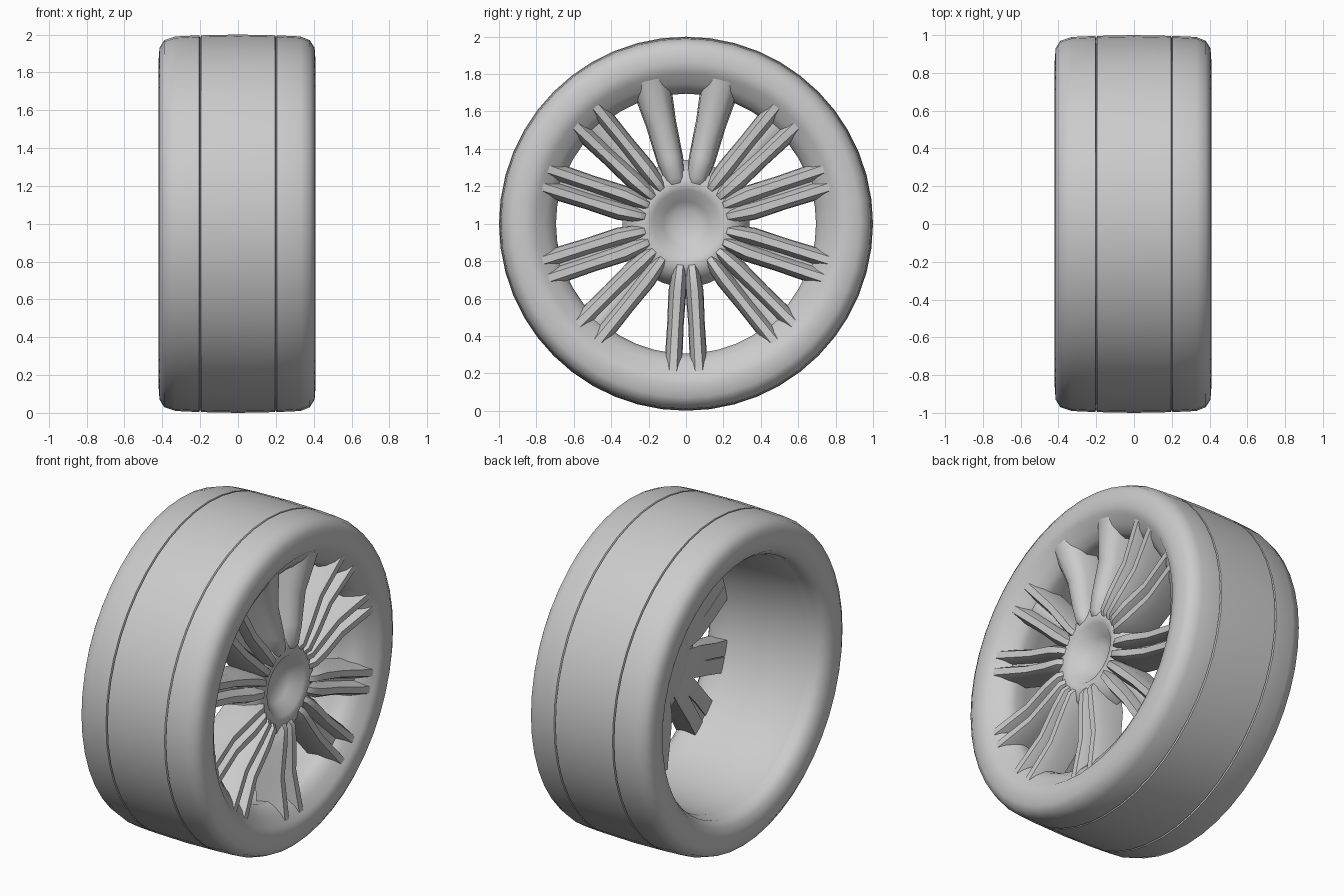
import bpy, bmesh, math
from mathutils import Vector

cube = bpy.data.objects.get("Cube")
if cube:
    bpy.data.objects.remove(cube, do_unlink=True)

grey = bpy.data.materials.new("light_grey")
grey.use_nodes = True
grey.diffuse_color = (0.6, 0.6, 0.6, 1)
grey.node_tree.nodes["Principled BSDF"].inputs["Base Color"].default_value = (0.6, 0.6, 0.6, 1)


def finish(name, bm, angle=40):
    bmesh.ops.recalc_face_normals(bm, faces=bm.faces)
    mesh = bpy.data.meshes.new(name)
    bm.to_mesh(mesh)
    bm.free()
    obj = bpy.data.objects.new(name, mesh)
    bpy.context.collection.objects.link(obj)
    mesh.materials.append(grey)
    bpy.ops.object.select_all(action='DESELECT')
    obj.select_set(True)
    bpy.context.view_layer.objects.active = obj
    bpy.ops.object.shade_smooth_by_angle(angle=math.radians(angle))


def lathe(name, profile, closed=True, steps=48, angle=40):
    """Turn an (x, radius) profile around the axle."""
    bm = bmesh.new()
    rings = []
    for x, r in profile:
        if r == 0:
            rings.append([bm.verts.new((x, 0, 1))] * steps)
            continue
        rings.append([bm.verts.new((x, r * math.cos(a), 1 + r * math.sin(a)))
                      for a in (math.tau * i / steps for i in range(steps))])
    pairs = list(zip(rings, rings[1:]))
    if closed:
        pairs.append((rings[-1], rings[0]))
    for p, q in pairs:
        for i in range(steps):
            j = (i + 1) % steps
            corners = list(dict.fromkeys((p[i], p[j], q[j], q[i])))
            if len(corners) > 2:
                bm.faces.new(corners)
    finish(name, bm, angle)


# Tyre with rounded shoulders and fine tread grooves
def groove(x, depth):
    return [(x - 0.005, 0.996), (x, 0.996 - depth), (x + 0.005, 0.996)]


lathe("tyre", [(-0.36, 0.77), (-0.40, 0.80), (-0.42, 0.86), (-0.415, 0.93),
               (-0.39, 0.97), (-0.33, 0.99)] + groove(-0.2, 0.015) + [(0, 1.0)]
      + groove(0.2, 0.008)
      + [(0.33, 0.99), (0.38, 0.97), (0.405, 0.93), (0.41, 0.86), (0.40, 0.81), (0.36, 0.77)])

# Wheel barrel, open at the back, with a sloping lip on the spoked side
lathe("rim_barrel", [(-0.37, 0.82), (-0.37, 0.80), (-0.33, 0.785), (-0.29, 0.755),
                     (0.0, 0.735), (0.2, 0.71), (0.28, 0.695), (0.32, 0.71),
                     (0.36, 0.75), (0.39, 0.80), (0.36, 0.83)], angle=60)

# Deeply dished hub
lathe("hub", [(0.235, 0), (0.24, 0.07), (0.265, 0.12), (0.325, 0.18), (0.335, 0.22),
              (0.315, 0.28), (0.26, 0.32), (0.20, 0.34), (0.17, 0.31), (0.15, 0.2),
              (0.15, 0)], closed=False, steps=32, angle=60)


# Tapered spoke bars: stations are (radius, sideways offset, half width, front x, back x)
def spoke(bm, degrees, stations):
    angle = math.radians(degrees)
    out = Vector((0, math.cos(angle), math.sin(angle)))
    side = Vector((0, -math.sin(angle), math.cos(angle)))
    rings = []
    for r, off, w, front, back in stations:
        ring = []
        for s, x in ((-1.2, back), (-1.1, front - 0.05), (-0.5, front),
                     (0.5, front), (1.1, front - 0.05), (1.2, back)):
            ring.append(bm.verts.new(Vector((x, 0, 1)) + out * r + side * (off + s * w)))
        rings.append(ring)
    for p, q in zip(rings, rings[1:]):
        for i in range(6):
            j = (i + 1) % 6
            bm.faces.new((p[i], p[j], q[j], q[i]))
    bm.faces.new(rings[0])
    bm.faces.new(rings[-1])


# Single wide spokes at the top
bm = bmesh.new()
for deg in (76, 104):
    spoke(bm, deg, [(0.17, 0, 0.04, 0.30, 0.18), (0.25, 0, 0.05, 0.355, 0.16),
                    (0.36, 0, 0.06, 0.355, 0.16), (0.55, 0, 0.068, 0.345, 0.18),
                    (0.79, 0, 0.09, 0.385, 0.22)])
finish("single_spokes", bm, 60)

# Split pairs elsewhere, each joined by a recessed web except the bottom pair
pairs = ((18, 0.05), (47, 0.075), (133, 0.075), (162, 0.05), (198, 0.05),
         (228, 0.07), (270, 0.07), (312, 0.07), (342, 0.05))
spokes, webs = bmesh.new(), bmesh.new()
for deg, spread in pairs:
    for s in (-1, 1):
        spoke(spokes, deg,
              [(0.17, s * 0.025, 0.028, 0.30, 0.18), (0.25, s * 0.035, 0.034, 0.355, 0.16),
               (0.36, s * 0.046, 0.04, 0.355, 0.16),
               (0.54, s * (0.025 + spread * 0.45), 0.037, 0.345, 0.18),
               (0.79, s * spread, 0.04, 0.385, 0.22)])
    if deg != 270:
        spoke(webs, deg, [(0.2, 0, 0.05, 0.3, 0.19), (0.52, 0, 0.075, 0.29, 0.19),
                          (0.76, 0, spread * 1.1, 0.33, 0.22)])
finish("split_spokes", spokes, 60)
finish("spoke_webs", webs, 60)
